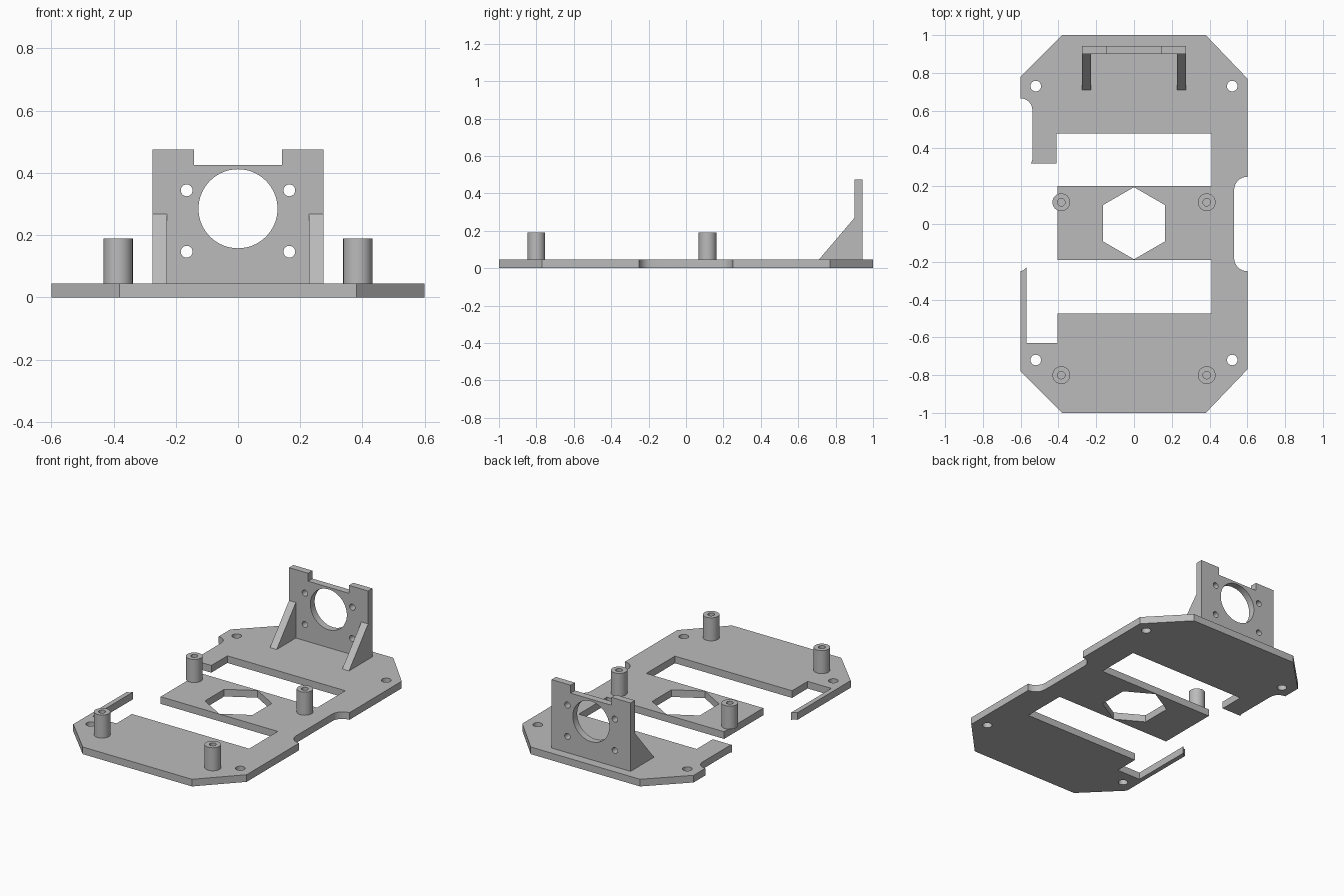
import bpy, bmesh
from math import sin, cos, radians
from mathutils import Vector

cube = bpy.data.objects.get("Cube")
if cube:
    bpy.data.objects.remove(cube, do_unlink=True)

GREY = (0.5, 0.5, 0.5, 1)
mat = bpy.data.materials.new("plain_grey")
mat.use_nodes = True
mat.diffuse_color = GREY
mat.node_tree.nodes["Principled BSDF"].inputs["Base Color"].default_value = GREY

THICK = 0.045


def arc(cx, cy, r, start, end, steps=8):
    angles = [radians(start + (end - start) * i / steps) for i in range(steps + 1)]
    return [(cx + r * cos(a), cy + r * sin(a)) for a in angles]


def circle(cx, cy, r, sides=32, turn=0):
    return arc(cx, cy, r, turn, turn + 360, sides)[:-1]


def extrude_profile(name, loops, place, depth):
    """Fill an outline with holes, then extrude it; place maps (u, v) to 3D."""
    bm = bmesh.new()
    edges = []
    for loop in loops:
        vs = [bm.verts.new(place(u, v)) for u, v in loop]
        edges += [bm.edges.new((vs[i - 1], vs[i])) for i in range(len(vs))]
    bmesh.ops.triangle_fill(bm, edges=edges, use_beauty=True)
    out = bmesh.ops.extrude_face_region(bm, geom=bm.faces[:])
    moved = [g for g in out["geom"] if isinstance(g, bmesh.types.BMVert)]
    bmesh.ops.translate(bm, verts=moved, vec=Vector(depth))
    bmesh.ops.recalc_face_normals(bm, faces=bm.faces[:])
    mesh = bpy.data.meshes.new(name)
    bm.to_mesh(mesh)
    bm.free()
    mesh.materials.append(mat)
    obj = bpy.data.objects.new(name, mesh)
    bpy.context.collection.objects.link(obj)
    bpy.ops.object.select_all(action="DESELECT")
    obj.select_set(True)
    bpy.context.view_layer.objects.active = obj
    bpy.ops.object.shade_smooth_by_angle(angle=radians(30))
    return obj


# Base plate: chamfered outline with side reliefs and open slots
outline = [(-0.38, -1), (0.38, -1), (0.6, -0.77)]
outline += arc(0.6, -0.18, 0.07, 270, 180)
outline += arc(0.6, 0.18, 0.07, 180, 90)
outline += [(0.6, 0.77), (0.38, 1), (-0.38, 1), (-0.6, 0.78)]
outline += arc(-0.6, 0.603, 0.062, 90, 0)
outline += [(-0.538, 0.34), (-0.545, 0.32), (-0.41, 0.32), (-0.41, 0.48),
            (0.41, 0.48), (0.41, 0.2), (-0.405, 0.2), (-0.405, -0.19),
            (0.41, -0.19), (0.41, -0.475), (-0.405, -0.475), (-0.405, -0.63),
            (-0.57, -0.63), (-0.57, -0.23), (-0.585, -0.245), (-0.6, -0.25),
            (-0.6, -0.78)]
holes = [circle(x, y, 0.028) for x in (-0.52, 0.52) for y in (-0.72, 0.73)]
hexagon = circle(0, 0.004, 0.191, 6, 30)
extrude_profile("base_plate", [outline, hexagon] + holes,
                lambda u, v: (u, v, 0), (0, 0, THICK))

# Hollow standoffs
for row, y in (("front", -0.8), ("middle", 0.115)):
    for side, x in (("right", -0.385), ("left", 0.385)):
        extrude_profile(f"{row}_{side}_standoff",
                        [circle(x, y, 0.047), circle(x, y, 0.02)],
                        lambda u, v: (u, v, THICK), (0, 0, 0.145))

# Upright motor bracket
panel = [(-0.275, THICK), (0.275, THICK), (0.275, 0.475), (0.142, 0.475),
         (0.142, 0.425), (-0.142, 0.425), (-0.142, 0.475), (-0.275, 0.475)]
screws = [circle(x, z, 0.019, 24) for x in (-0.165, 0.165) for z in (0.147, 0.344)]
extrude_profile("motor_bracket", [panel, circle(0, 0.285, 0.127, 64)] + screws,
                lambda u, v: (u, 0.9, v), (0, 0.043, 0))

# Bracket gussets
gusset = [(0.71, THICK), (0.9, THICK), (0.9, 0.268)]
for side, x in (("right", -0.275), ("left", 0.228)):
    extrude_profile(f"{side}_gusset", [gusset],
                    lambda u, v: (x, u, v), (0.047, 0, 0))
